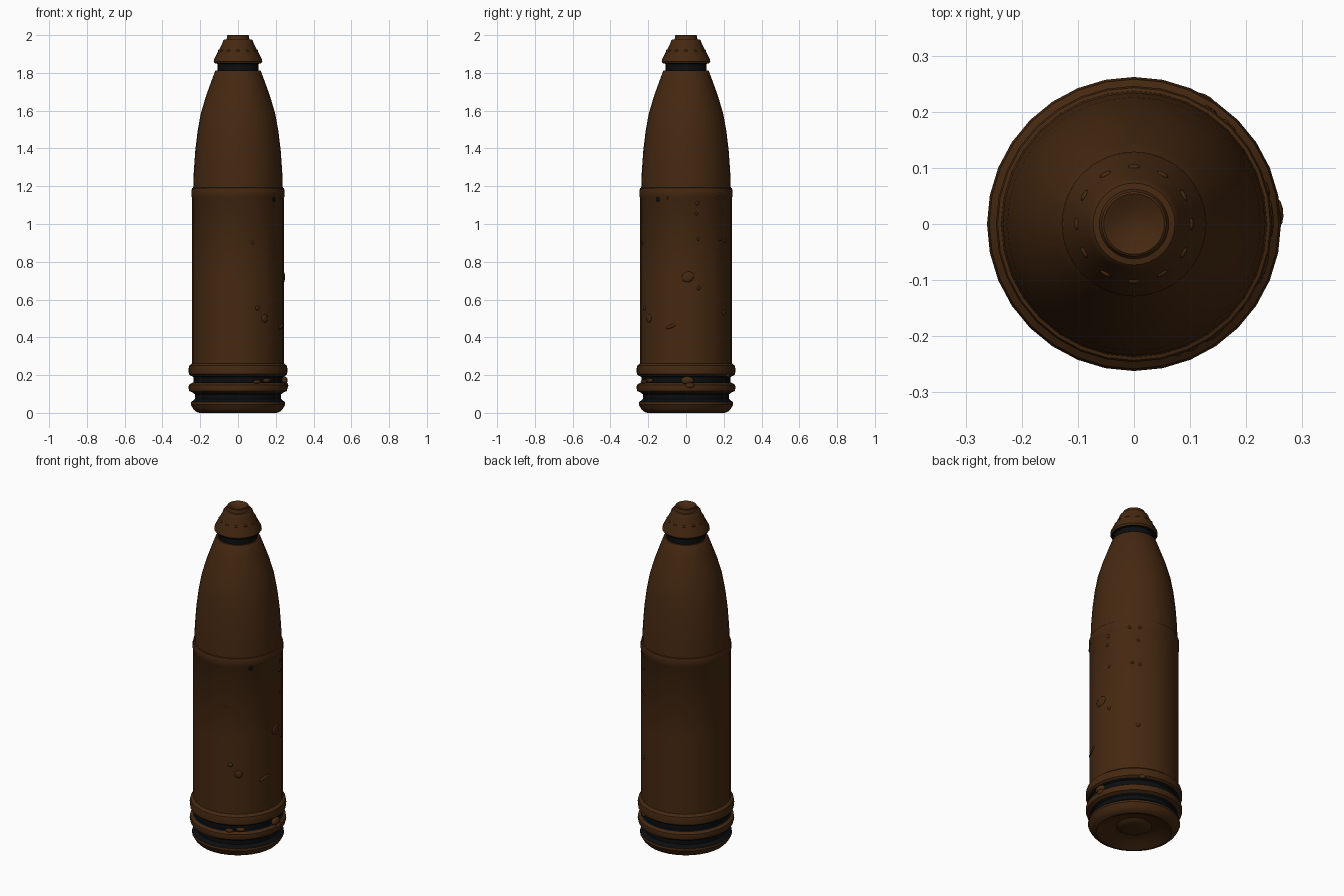
import bpy, bmesh, math
from mathutils import Matrix, Vector

SEGS = 32


def material(name, rgb):
    m = bpy.data.materials.new(name)
    m.diffuse_color = (*rgb, 1)
    return m


BROWN = material("rusty brown", (0.060, 0.0215, 0.0055))
BLACK = material("groove black", (0.0035, 0.004, 0.0045))


def finish(name, bm, mats, angle=32):
    me = bpy.data.meshes.new(name)
    bm.to_mesh(me)
    bm.free()
    ob = bpy.data.objects.new(name, me)
    bpy.context.collection.objects.link(ob)
    for m in mats:
        me.materials.append(m)
    bpy.ops.object.select_all(action='DESELECT')
    ob.select_set(True)
    bpy.context.view_layer.objects.active = ob
    bpy.ops.object.shade_smooth_by_angle(angle=math.radians(angle))
    return ob


def lathe(name, profile, black=()):
    """Turn an (r, z) profile, listed upward on the outside, around z."""
    bm = bmesh.new()
    rings = []
    for r, z in profile:
        if r == 0:
            rings.append([bm.verts.new((0, 0, z))] * SEGS)
        else:
            rings.append([bm.verts.new((r * math.cos(2 * math.pi * i / SEGS),
                                        r * math.sin(2 * math.pi * i / SEGS), z))
                          for i in range(SEGS)])
    for a, b in zip(rings, rings[1:]):
        for i in range(SEGS):
            j = (i + 1) % SEGS
            quad = list(dict.fromkeys((a[i], a[j], b[j], b[i])))
            f = bm.faces.new(quad)
            z = f.calc_center_median().z
            f.material_index = int(any(lo < z < hi for lo, hi in black))
    return finish(name, bm, (BROWN, BLACK))


# Dished base with its two grooves and driving bands
lathe("base_and_driving_bands", [
    (0, 0.022), (0.055, 0.018), (0.08, 0.024), (0.095, 0.034), (0.15, 0.026),
    (0.185, 0.006), (0.205, 0.0), (0.225, 0.008), (0.238, 0.022), (0.25, 0.045),
    (0.248, 0.058), (0.236, 0.066), (0.228, 0.074), (0.228, 0.098), (0.24, 0.108),
    (0.258, 0.115), (0.262, 0.13), (0.260, 0.148), (0.246, 0.157), (0.235, 0.162),
    (0.235, 0.19), (0.25, 0.197), (0.26, 0.205), (0.262, 0.23), (0.258, 0.25),
    (0.243, 0.262)], black=((0.06, 0.108), (0.157, 0.195)))

# Straight casing with a small seam lip on top
lathe("casing", [(0.243, 0.262), (0.243, 0.7), (0.243, 1.14), (0.246, 1.145),
                 (0.246, 1.18), (0.243, 1.19), (0.237, 1.192)])

# Curved nose ending in a flat shoulder
lathe("nose", [(0.237, 1.192), (0.234, 1.28), (0.226, 1.39), (0.214, 1.49),
               (0.198, 1.58), (0.172, 1.67), (0.145, 1.745), (0.122, 1.807),
               (0.118, 1.812), (0.108, 1.812)])

# Conical fuze with a black neck and a dished tip
lathe("fuze_cap", [(0.108, 1.812), (0.108, 1.848), (0.122, 1.85), (0.129, 1.86),
                   (0.127, 1.872), (0.083, 1.955), (0.080, 1.968), (0.073, 1.976),
                   (0.062, 1.978), (0.058, 1.985), (0.058, 1.997), (0.054, 2.0),
                   (0.046, 1.996), (0.025, 1.985), (0, 1.981)],
      black=((1.811, 1.849),))


def blobs(name, items, mat, tilt=0):
    """Flattened lumps: (angle, radius, z, width, height, depth, roll)."""
    bm = bmesh.new()
    for a, r, z, w, h, d, roll in items:
        pos = Vector((r * math.cos(a), r * math.sin(a), z))
        mtx = (Matrix.Translation(pos) @ Matrix.Rotation(a, 4, 'Z')
               @ Matrix.Rotation(-tilt, 4, 'Y') @ Matrix.Rotation(roll, 4, 'X')
               @ Matrix.Diagonal((d, w, h, 1)))
        bmesh.ops.create_icosphere(bm, subdivisions=2, radius=1, matrix=mtx)
    return finish(name, bm, (mat,), 60)


# Ring of shallow lumps around the fuze cone
blobs("fuze_lumps", [(math.radians(30 * i), 0.102, 1.918, 0.011, 0.006, 0.004, 0)
                     for i in range(12)], BROWN, tilt=math.radians(28))

# Corrosion specks on the +x side of the casing: y, z, width, height, roll
specks = [(-0.10, 1.14, .008, .008, 0), (0.06, 1.11, .009, .012, 0),
          (0.055, 1.055, .008, .009, 0), (0.065, 0.92, .008, .009, 0),
          (0.01, 0.72, .036, .028, 0.3), (0.068, 0.66, .009, .012, 0),
          (0.20, 0.53, .012, .013, 0), (-0.22, 0.555, .013, .013, 0),
          (-0.197, 0.50, .022, .022, 0.4), (-0.08, 0.458, .034, .009, 0.35),
          (0.17, 1.14, .009, .009, 0), (0.205, 1.14, .009, .009, 0),
          (0.20, 1.06, .008, .008, 0), (0.18, 0.92, .009, .009, 0),
          (0.205, 0.91, .009, .009, 0), (-0.23, 0.90, .008, .008, 0)]
blobs("corrosion_specks", [(math.asin(y / 0.243), 0.242, z, w, h, 0.007, roll)
                           for y, z, w, h, roll in specks], BROWN)
blobs("pit_hole", [(math.asin(-0.15 / 0.243), 0.242, 1.13, .013, .013, .004, 0)], BLACK)

# Rust lumps bridging the driving bands
blobs("band_rust_lumps", [
    (0.03, 0.245, 0.172, 0.036, 0.022, 0.018, 0),
    (0.08, 0.258, 0.145, 0.025, 0.014, 0.009, 0),
    (-0.90, 0.246, 0.172, 0.026, 0.012, 0.014, 0),
    (-1.15, 0.246, 0.165, 0.024, 0.010, 0.014, 0),
    (1.05, 0.256, 0.200, 0.020, 0.012, 0.008, 0)], BROWN)
